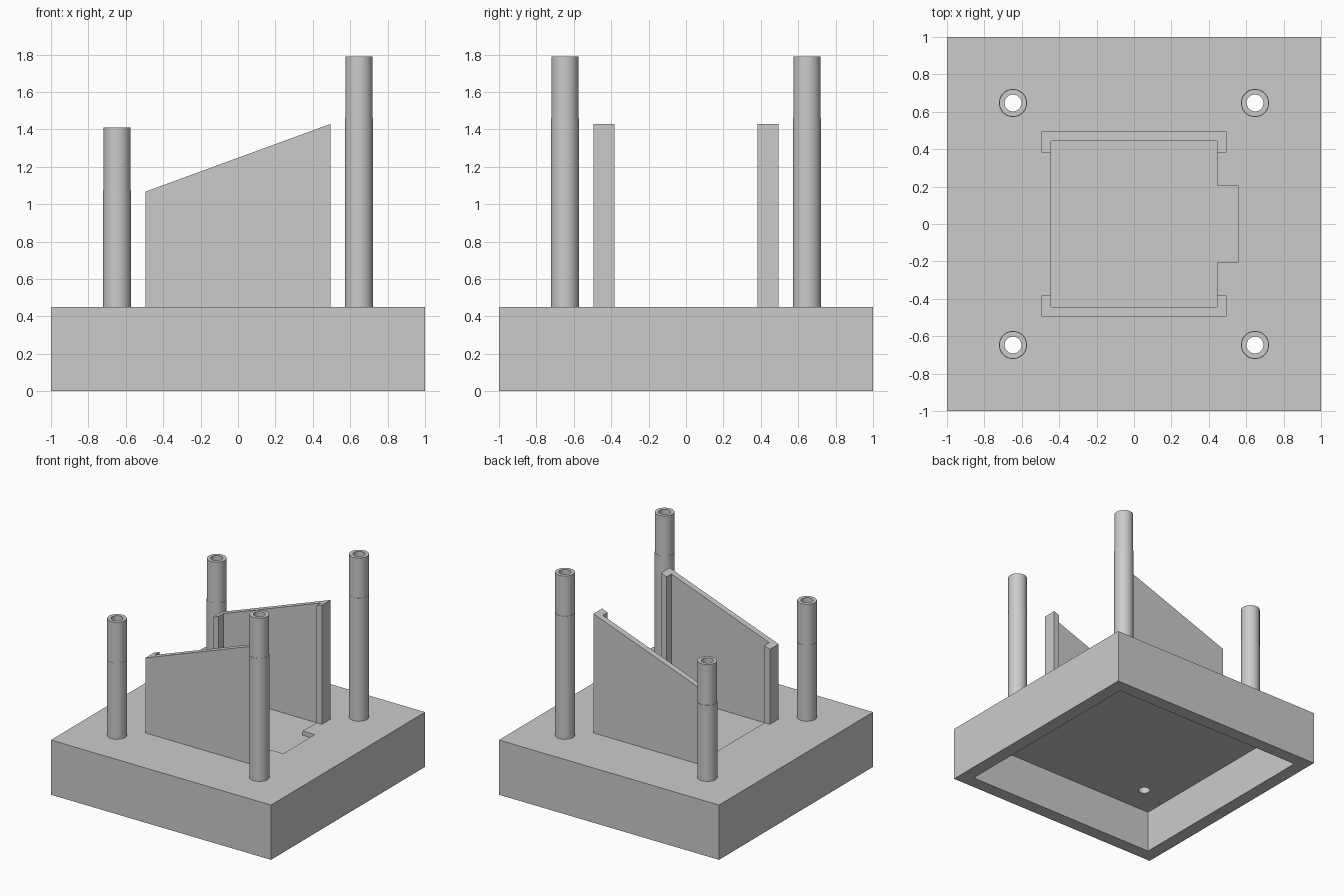
import bpy
import bmesh
import math

# Remove the default object
cube = bpy.data.objects.get("Cube")
if cube:
    bpy.data.objects.remove(cube, do_unlink=True)

BASE_TOP = 0.45
CEILING = 0.35
POST_X = POST_Y = 0.647
POST_R, SLEEVE_R, BORE_R = 0.075, 0.073, 0.045
SEGMENTS = 48

grey = bpy.data.materials.new("light_grey")
grey.use_nodes = True
grey.diffuse_color = (0.6, 0.6, 0.6, 1)
grey.node_tree.nodes["Principled BSDF"].inputs["Base Color"].default_value = (0.6, 0.6, 0.6, 1)


def finish(name, bm):
    """Turn a bmesh into a grey object."""
    bmesh.ops.recalc_face_normals(bm, faces=bm.faces)
    mesh = bpy.data.meshes.new(name)
    bm.to_mesh(mesh)
    bm.free()
    mesh.materials.append(grey)
    obj = bpy.data.objects.new(name, mesh)
    bpy.context.collection.objects.link(obj)
    return obj


def prism(name, outline, bottom, top):
    """Extrude an xy outline; top is a function of x."""
    bm = bmesh.new()
    low = [bm.verts.new((x, y, bottom)) for x, y in outline]
    high = [bm.verts.new((x, y, top(x))) for x, y in outline]
    bm.faces.new(low)
    bm.faces.new(high)
    for i in range(len(low)):
        j = (i + 1) % len(low)
        bm.faces.new((low[i], low[j], high[j], high[i]))
    return finish(name, bm)


def rectangle(half):
    return [(-half, -half), (half, -half), (half, half), (-half, half)]


def cut(target, cutter):
    """Subtract a cutter and discard it."""
    cutter.hide_render = True
    mod = target.modifiers.new("cut", "BOOLEAN")
    mod.operation = "DIFFERENCE"
    mod.solver = "EXACT"
    mod.object = cutter
    bpy.context.view_layer.objects.active = target
    bpy.ops.object.modifier_apply(modifier=mod.name)
    bpy.data.objects.remove(cutter, do_unlink=True)


def lathe(name, profile, x, y):
    """Spin a radius/height profile around a vertical axis."""
    bm = bmesh.new()
    rings = []
    for r, z in profile:
        rings.append([bm.verts.new((x + r * math.cos(a), y + r * math.sin(a), z))
                      for a in (math.tau * i / SEGMENTS for i in range(SEGMENTS))])
    for lower, upper in zip(rings, rings[1:]):
        for i in range(SEGMENTS):
            j = (i + 1) % SEGMENTS
            bm.faces.new((lower[i], lower[j], upper[j], upper[i]))
    return bm


# Hollow base, open underneath
base = prism("base", rectangle(1), 0, lambda x: BASE_TOP)
cut(base, prism("cavity_cutter", rectangle(0.89), -0.1, lambda x: CEILING))

# Shallow pocket with a side notch in the top
pocket = [(-0.445, -0.445), (0.445, -0.445), (0.445, -0.205), (0.555, -0.205),
          (0.555, 0.205), (0.445, 0.205), (0.445, 0.445), (-0.445, 0.445)]
cut(base, prism("pocket_cutter", pocket, BASE_TOP - 0.035, lambda x: 0.6))

# Sloping side walls with inward lips at both ends
for name, side in (("front_wall", -1), ("back_wall", 1)):
    outline = [(-0.495, 0.495), (-0.495, 0.382), (-0.445, 0.382), (-0.445, 0.445),
               (0.445, 0.445), (0.445, 0.382), (0.495, 0.382), (0.495, 0.495)]
    prism(name, [(x, y * side) for x, y in outline], BASE_TOP,
          lambda x: 1.248 + 0.366 * x)

# Hollow posts, tall on the left and short on the right
for sx, side_name, step, top in ((-1, "right", 1.075, 1.41), (1, "left", 1.46, 1.79)):
    for sy, end_name in ((-1, "front"), (1, "back")):
        x, y = sx * POST_X, sy * POST_Y
        bore = lathe("bore", [(BORE_R, 0.3), (BORE_R, 0.6)], x, y)
        bmesh.ops.holes_fill(bore, edges=bore.edges)
        cut(base, finish("bore_cutter", bore))
        profile = [(POST_R, BASE_TOP), (POST_R, step), (SLEEVE_R, step),
                   (SLEEVE_R, top), (BORE_R, top), (BORE_R, BASE_TOP)]
        bm = lathe("post", profile, x, y)
        post = finish(f"{end_name}_{side_name}_post", bm)
        bpy.ops.object.select_all(action="DESELECT")
        post.select_set(True)
        bpy.context.view_layer.objects.active = post
        bpy.ops.object.shade_smooth_by_angle(angle=math.radians(30))
